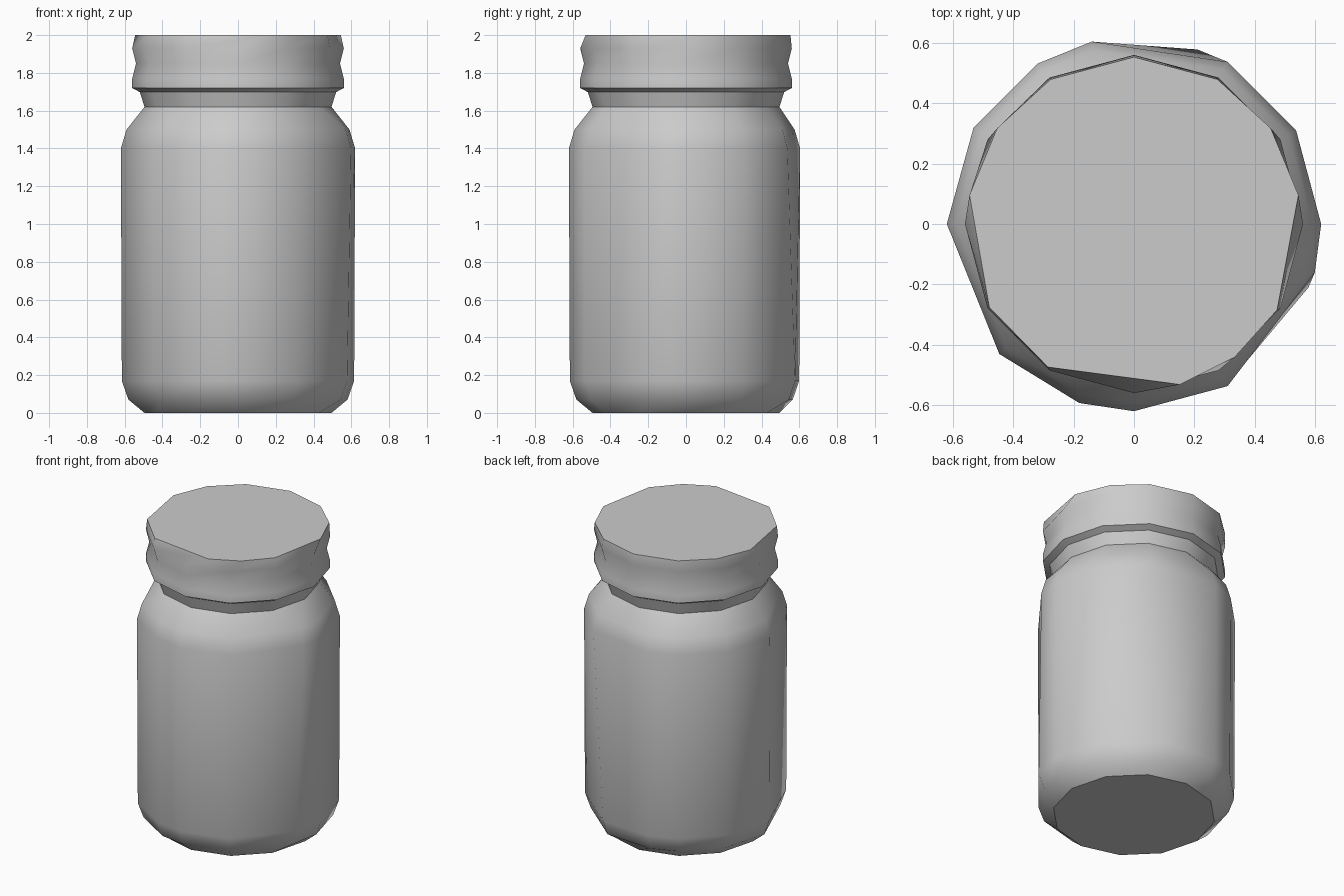
import bpy, bmesh
from math import radians, cos, sin

if "Cube" in bpy.data.objects:
    bpy.data.objects.remove(bpy.data.objects["Cube"], do_unlink=True)

grey = bpy.data.materials.new("plain_grey")
grey.use_nodes = True
colour = (0.6, 0.6, 0.6, 1)
grey.diffuse_color = colour
grey.node_tree.nodes["Principled BSDF"].inputs["Base Color"].default_value = colour


def loft(name, rings, cap_bottom=False, cap_top=False):
    """Join rings of (z, radius, angles, sharp), listed from bottom to top."""
    bm = bmesh.new()
    loops = []
    for z, radius, angles, sharp in rings:
        loops.append([bm.verts.new((radius * cos(radians(a)), radius * sin(radians(a)), z))
                      for a in angles])
    for low, high in zip(loops, loops[1:]):
        n = len(low)
        for i in range(n):
            j = (i + 1) % n
            face = bm.faces.new((low[i], low[j], high[j], high[i]))
            face.smooth = True
    if cap_bottom:
        bm.faces.new(loops[0][::-1])
    if cap_top:
        bm.faces.new(loops[-1])
    for loop, ring in zip(loops, rings):
        if ring[3]:
            for i, v in enumerate(loop):
                edge = bm.edges.get((v, loop[i - 1]))
                if edge:
                    edge.smooth = False
    mesh = bpy.data.meshes.new(name)
    bm.to_mesh(mesh)
    bm.free()
    mesh.materials.append(grey)
    obj = bpy.data.objects.new(name, mesh)
    bpy.context.collection.objects.link(obj)
    return obj


# Slightly uneven corner angles, as on a hand-simplified cylinder
even = [30 * i for i in range(12)]
shoulder = [0, 30, 60, 103, 121, 149, 180, 224, 253, 270, 300, 345]
foot = [0, 30, 70, 103, 121, 149, 180, 224, 253, 270, 300, 340]
rim = [10, 35, 60, 90, 120, 145, 170, 210, 239, 286, 307, 329]

# Jar body with chamfered foot, straight wall, shoulder and neck
loft("jar_body", [
    (0.0, 0.495, even, True),
    (0.07, 0.58, foot, False),
    (0.17, 0.615, foot, False),
    (1.40, 0.62, shoulder, False),
    (1.50, 0.59, shoulder, False),
    (1.62, 0.495, even, True),
    (1.70, 0.52, even, False),
], cap_bottom=True)

# Lid with a pinched waist, open below and closed on top
loft("lid", [
    (1.69, 0.505, even, False),
    (1.72, 0.56, even, True),
    (1.77, 0.56, even, False),
    (1.85, 0.54, even, False),
    (1.93, 0.56, even, False),
    (2.0, 0.553, rim, True),
], cap_top=True)
